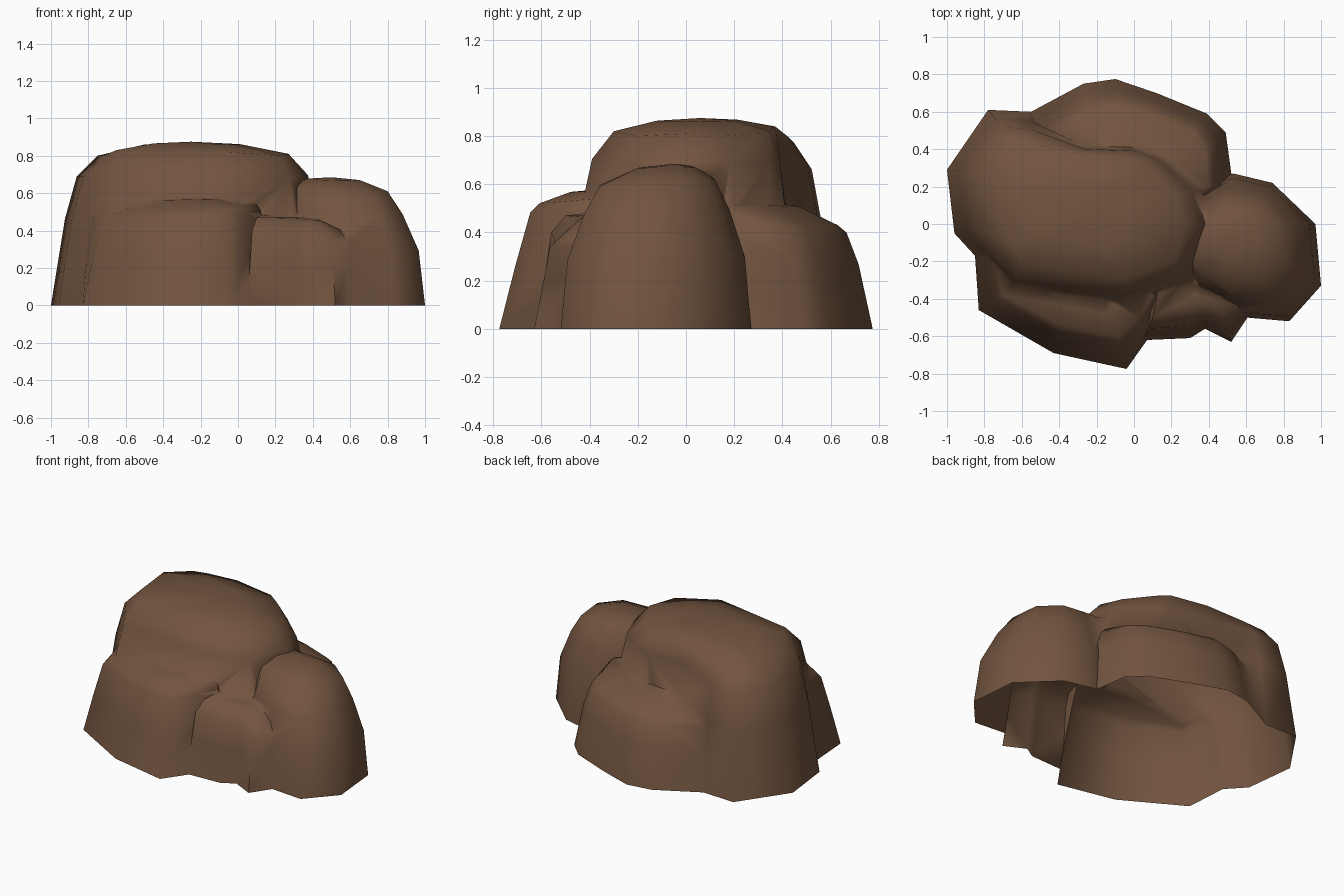
import bpy, bmesh, math
from mathutils import Vector

if "Cube" in bpy.data.objects:
    bpy.data.objects.remove(bpy.data.objects["Cube"])

brown = bpy.data.materials.new("rock brown")
brown.diffuse_color = (0.17, 0.09, 0.05, 1)
brown.use_nodes = True
brown.node_tree.nodes["Principled BSDF"].inputs["Base Color"].default_value = brown.diffuse_color


def lobe(name, base, top, centre, profile, depth):
    """Closed boulder: base outline lofted to a top ring, then domed to a centre point."""
    bm = bmesh.new()
    c = Vector(centre)
    base = [Vector((x, y, 0)) for x, y in base]
    top = [Vector(p) for p in top]
    rings = [[b - Vector((0, 0, depth)) for b in base]]
    for blend, rise in [(0, 0)] + profile + [(1, 1)]:
        ring = []
        for b, t in zip(base, top):
            p = b.lerp(t, blend)
            p.z = t.z * rise
            ring.append(p)
        rings.append(ring)
    dome = []
    for t in top:
        p = t.lerp(c, 0.5)
        p.z = t.z + (c.z - t.z) * 0.8
        dome.append(p)
    rings.append(dome)
    rings = [[bm.verts.new(p) for p in r] for r in rings]
    n = len(base)
    for low, high in zip(rings, rings[1:]):
        for i in range(n):
            j = (i + 1) % n
            bm.faces.new((low[i], low[j], high[j], high[i]))
    tip = bm.verts.new(c)
    for i in range(n):
        bm.faces.new((rings[-1][i], rings[-1][(i + 1) % n], tip))
    bm.faces.new(rings[0])
    bmesh.ops.recalc_face_normals(bm, faces=bm.faces)
    me = bpy.data.meshes.new(name)
    bm.to_mesh(me)
    bm.free()
    me.materials.append(brown)
    ob = bpy.data.objects.new(name, me)
    bpy.context.collection.objects.link(ob)
    return ob


# tall main boulder
rock = lobe("rock",
    [(-1, .29), (-.96, -.05), (-.85, -.17), (-.7, -.42), (-.1, -.5), (.35, -.35), (.5, 0),
     (.42, .22), (.18, .4), (.02, .44), (-.27, .44), (-.55, .6), (-.78, .61)],
    [(-.75, .28, .8), (-.72, 0, .8), (-.65, -.12, .83), (-.6, -.2, .82), (-.05, -.3, .82),
     (.22, -.2, .8), (.27, 0, .81), (.22, .15, .8), (.08, .3, .81), (0, .35, .82),
     (-.27, .37, .84), (-.52, .42, .8), (-.65, .45, .77)],
    (-.25, .06, .875), [(.3, .58), (.55, .86)], .05)

# low back boulder
back = lobe("back_boulder",
    [(.53, .2), (.49, .49), (.39, .59), (.12, .7), (-.1, .775), (-.27, .75), (-.55, .6),
     (-.6, .3), (-.2, 0), (.3, 0)],
    [(.4, .2, .5), (.38, .4, .45), (.32, .49, .43), (.1, .59, .42), (-.1, .63, .43),
     (-.25, .6, .42), (-.45, .48, .43), (-.5, .3, .43), (-.2, .1, .5), (.3, .1, .5)],
    (0, .3, .53), [(.4, .62), (.75, .93)], .06)

# rounded right boulder
right = lobe("right_boulder",
    [(.53, .27), (.74, .22), (.97, 0), (1, -.33), (.83, -.52), (.6, -.5), (.35, -.45),
     (.2, -.1), (.3, .2)],
    [(.5, .12, .62), (.65, .1, .62), (.78, 0, .61), (.8, -.2, .61), (.72, -.36, .59),
     (.5, -.35, .6), (.35, -.25, .62), (.25, -.1, .65), (.35, .1, .64)],
    (.5, -.05, .685), [(.17, .48), (.6, .8)], .07)

# front ledge
front = lobe("front_ledge",
    [(-.83, -.46), (-.43, -.69), (-.04, -.775), (.07, -.62), (.2, -.4), (0, -.1), (-.5, 0),
     (-.85, -.17)],
    [(-.7, -.38, .48), (-.4, -.54, .5), (-.08, -.61, .52), (.03, -.5, .53), (.1, -.38, .54),
     (0, -.2, .58), (-.5, -.1, .58), (-.75, -.17, .5)],
    (-.25, -.35, .58), [(.4, .5), (.78, .93)], .08)

# small front knob
knob = lobe("front_knob",
    [(.05, -.62), (.3, -.61), (.38, -.56), (.52, -.63), (.62, -.48), (.5, -.2), (.1, -.2)],
    [(.1, -.5, .47), (.3, -.48, .44), (.38, -.47, .43), (.48, -.5, .4), (.55, -.44, .4),
     (.48, -.25, .5), (.15, -.25, .5)],
    (.33, -.38, .47), [(.3, .5), (.5, .85)], .09)

# fuse the boulders into one skin
bpy.context.view_layer.objects.active = rock
rock.select_set(True)
for part in (back, right, front, knob):
    mod = rock.modifiers.new("fuse", 'BOOLEAN')
    mod.operation = 'UNION'
    mod.solver = 'EXACT'
    mod.object = part
    bpy.ops.object.modifier_apply(modifier=mod.name)
    bpy.data.objects.remove(part)

# cut at ground level, leaving the underside open
bm = bmesh.new()
bm.from_mesh(rock.data)
bmesh.ops.bisect_plane(bm, geom=bm.verts[:] + bm.edges[:] + bm.faces[:], dist=1e-5,
                       plane_co=(0, 0, 0), plane_no=(0, 0, 1), clear_inner=True)
bmesh.ops.remove_doubles(bm, verts=bm.verts, dist=0.004)
bm.to_mesh(rock.data)
bm.free()
bpy.ops.object.shade_smooth_by_angle(angle=math.radians(75))
